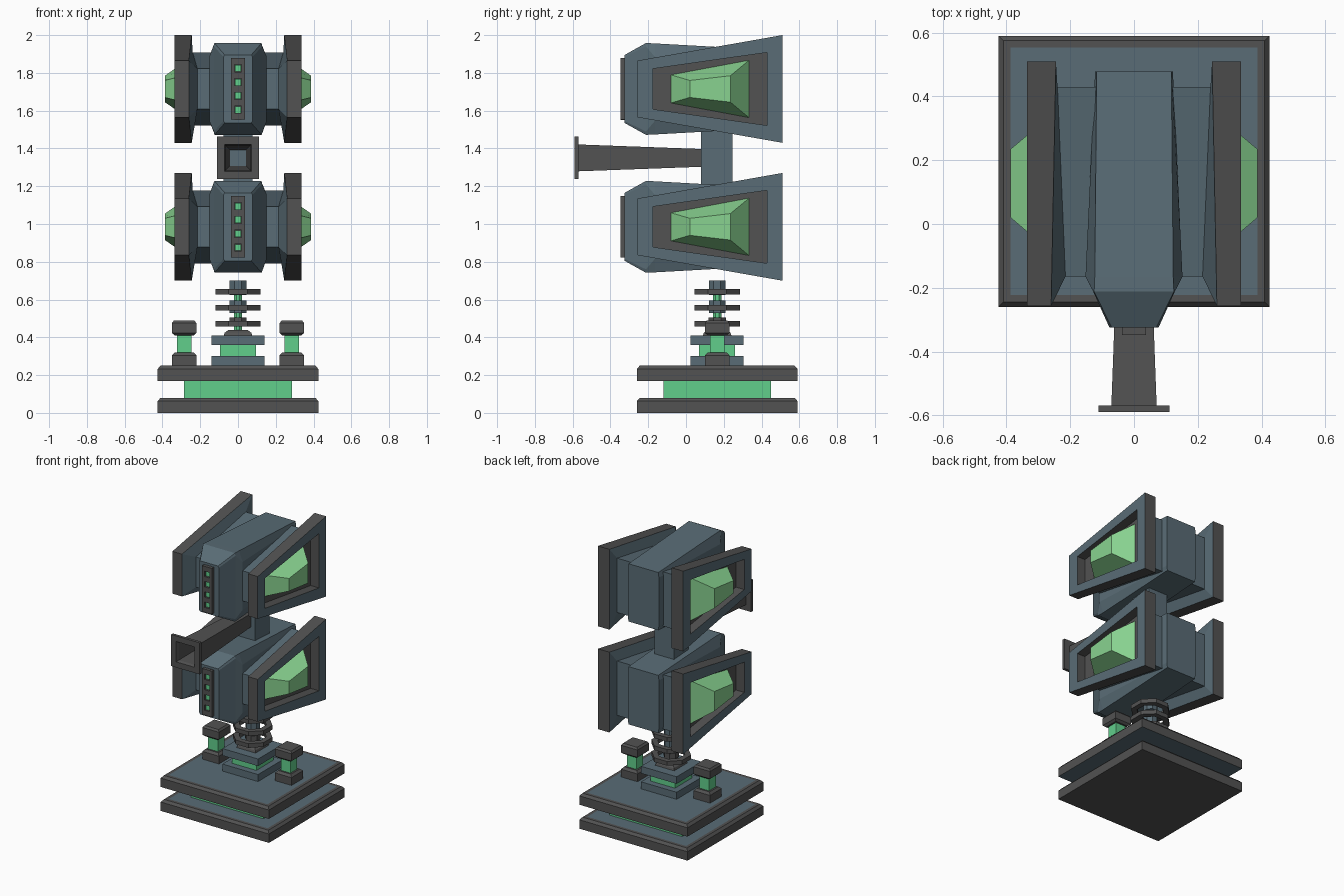
import bpy, bmesh, math

if "Cube" in bpy.data.objects:
    bpy.data.objects.remove(bpy.data.objects["Cube"])


def material(name, rgb):
    m = bpy.data.materials.new(name)
    m.diffuse_color = (*rgb, 1)
    m.use_nodes = True
    m.node_tree.nodes["Principled BSDF"].inputs["Base Color"].default_value = m.diffuse_color
    return m


BLUE = material("slate_blue", (0.10, 0.15, 0.18))
GREY = material("dark_grey", (0.085, 0.085, 0.085))
GREEN = material("glow_green", (0.12, 0.62, 0.26))
CRYSTAL = material("crystal_green", (0.25, 0.65, 0.28))
MATS = [BLUE, GREY, GREEN, CRYSTAL]


def loft(name, rings, bands, start=None, end=None, closed=False):
    """Skin equal-length point rings; bands = material per band (or one for all)."""
    if not isinstance(bands, list):
        bands = [bands] * len(rings)
    bm = bmesh.new()
    vs = [[bm.verts.new(p) for p in r] for r in rings]
    n = len(rings[0])
    for i in range(len(rings) if closed else len(rings) - 1):
        a, b = vs[i], vs[(i + 1) % len(vs)]
        for k in range(n):
            f = bm.faces.new((a[k], a[(k + 1) % n], b[(k + 1) % n], b[k]))
            f.material_index = MATS.index(bands[i])
    if not closed:
        bm.faces.new(vs[0][::-1]).material_index = MATS.index(start or bands[0])
        bm.faces.new(vs[-1]).material_index = MATS.index(end or bands[len(rings) - 2])
    bmesh.ops.recalc_face_normals(bm, faces=bm.faces)
    me = bpy.data.meshes.new(name)
    bm.to_mesh(me)
    bm.free()
    for m in MATS:
        me.materials.append(m)
    ob = bpy.data.objects.new(name, me)
    bpy.context.collection.objects.link(ob)
    return ob


CY = 0.165  # y of the vertical axis of the stand


def square(x, y, z, h):
    return [(x - h, y - h, z), (x + h, y - h, z), (x + h, y + h, z), (x - h, y + h, z)]


def stack(name, x, steps, bands, **kw):
    """Square column given as (z, half width) steps."""
    return loft(name, [square(x, CY, z, h) for z, h in steps], bands, **kw)


def box(name, x0, x1, y0, y1, z0, z1, mat):
    return loft(name, [[(x0, y0, z), (x1, y0, z), (x1, y1, z), (x0, y1, z)] for z in (z0, z1)], mat)


def octagon(z, r):
    return [(r * math.cos(math.radians(22.5 + 45 * k)),
             CY + r * math.sin(math.radians(22.5 + 45 * k)), z) for k in range(8)]


# base plates and glowing core
for name, z, under in (("base_plate_lower", 0, GREY), ("base_plate_upper", 0.17, BLUE)):
    stack(name, 0, [(z, .425), (z + .063, .425), (z + .08, .41), (z + .08, .388)],
          GREY, start=under, end=BLUE)
stack("base_core", 0, [(.08, .285), (.17, .285)], GREEN)

# side posts
for s in (-1, 1):
    x = s * .285
    stack("post_foot", x, [(.25, .065), (.305, .065), (.32, .05)], GREY)
    stack("post_core", x, [(.32, .038), (.42, .038)], GREEN)
    stack("post_cap", x, [(.41, .05), (.423, .065), (.475, .065), (.488, .055)], GREY)

# central pedestal
stack("pedestal_lower", 0, [(.25, .14), (.30, .14)], BLUE)
stack("pedestal_core", 0, [(.30, .095), (.36, .095)], GREEN)
stack("pedestal_upper", 0, [(.36, .14), (.41, .14)], BLUE)
stack("pedestal_cap", 0, [(.41, .075), (.425, .07), (.44, .05)], GREY)

# emitter rod with hollow rings
loft("emitter_rod", [octagon(z, .024) for z in (.43, .69)], GREEN)
loft("rod_collar", [octagon(z, .05) for z in (.465, .505)], GREY)
for z0, z1 in ((.53, .595), (.625, .70)):
    loft("rod_hub", [octagon(z, .048) for z in (z0, z1)], BLUE)
for z in (.472, .557, .642):
    loft("emitter_ring", [octagon(z - .015, .13), octagon(z + .015, .13),
                          octagon(z + .015, .09), octagon(z - .015, .09)], GREY, closed=True)


def side_quad(s, zc, front, back):
    """Trapezoid facing sideways; front and back are (x, y, half height)."""
    (xf, yf, hf), (xb, yb, hb) = front, back
    return [(s * xf, yf, zc - hf), (s * xb, yb, zc - hb), (s * xb, yb, zc + hb), (s * xf, yf, zc + hf)]


def body_section(y, zc, wt, ht, ws, hs):
    half = [(wt, -ht), (ws, -hs), (ws, hs), (wt, ht)]
    return [(x, y, zc + z) for x, z in half] + [(-x, y, zc + z) for x, z in half[::-1]]


def pod(zc):
    # faceted centre body
    loft("pod_body", [body_section(-.325, zc, .07, .18, .077, .17),
                      body_section(-.212, zc, .125, .243, .128, .225),
                      body_section(-.165, zc, .123, .241, .152, .17),
                      body_section(.478, zc, .117, .205, .122, .17)], BLUE)
    # front light grille
    box("grille_back", -.035, .035, -.33, -.32, zc - .16, zc + .16, GREY)
    for s in (-1, 1):
        box("grille_rail", s * .018, s * .038, -.348, -.32, zc - .163, zc + .163, GREY)
    for k in range(5):
        z = zc + (k - 2) * .073
        box("grille_bar", -.019, .019, -.348, -.32, z - .0175, z + .0175, GREY)
    for k in range(4):
        z = zc + (k - 1.5) * .073
        box("grille_light", -.016, .016, -.338, -.325, z - .017, z + .017, GREEN)
    for s in (-1, 1):
        # side arm flaring into a recessed window panel
        loft("side_panel", [side_quad(s, zc, (.10, -.165, .107), (.10, .43, .193)),
                            side_quad(s, zc, (.215, -.165, .107), (.24, .43, .193)),
                            side_quad(s, zc, (.26, -.257, .15), (.245, .51, .285)),
                            side_quad(s, zc, (.335, -.257, .15), (.335, .51, .285)),
                            side_quad(s, zc, (.335, -.175, .107), (.335, .43, .193)),
                            side_quad(s, zc, (.27, -.175, .107), (.27, .43, .193))],
             [BLUE, BLUE, GREY, BLUE, GREY], start=BLUE, end=GREY)
        # cut crystal in the window
        loft("side_crystal", [side_quad(s, zc, (.268, -.082, .075), (.268, .335, .153)),
                              side_quad(s, zc, (.387, .02, .045), (.387, .235, .07))], CRYSTAL)


for zc in (.985, 1.715):
    pod(zc)

# neck joining the pods
box("neck", -.077, .077, .08, .245, 1.17, 1.53, BLUE)


def front_square(y, h):
    return [(x * h, y, 1.35 + z * h) for x, z in ((-1, -1), (1, -1), (1, 1), (-1, 1))]


# hollow tapered barrel with muzzle flange
loft("barrel", [front_square(y, h) for y, h in (
    (.085, .047), (-.57, .071), (-.57, .112), (-.59, .112), (-.59, .072), (-.57, .066), (.085, .042))],
    GREY, closed=True)
